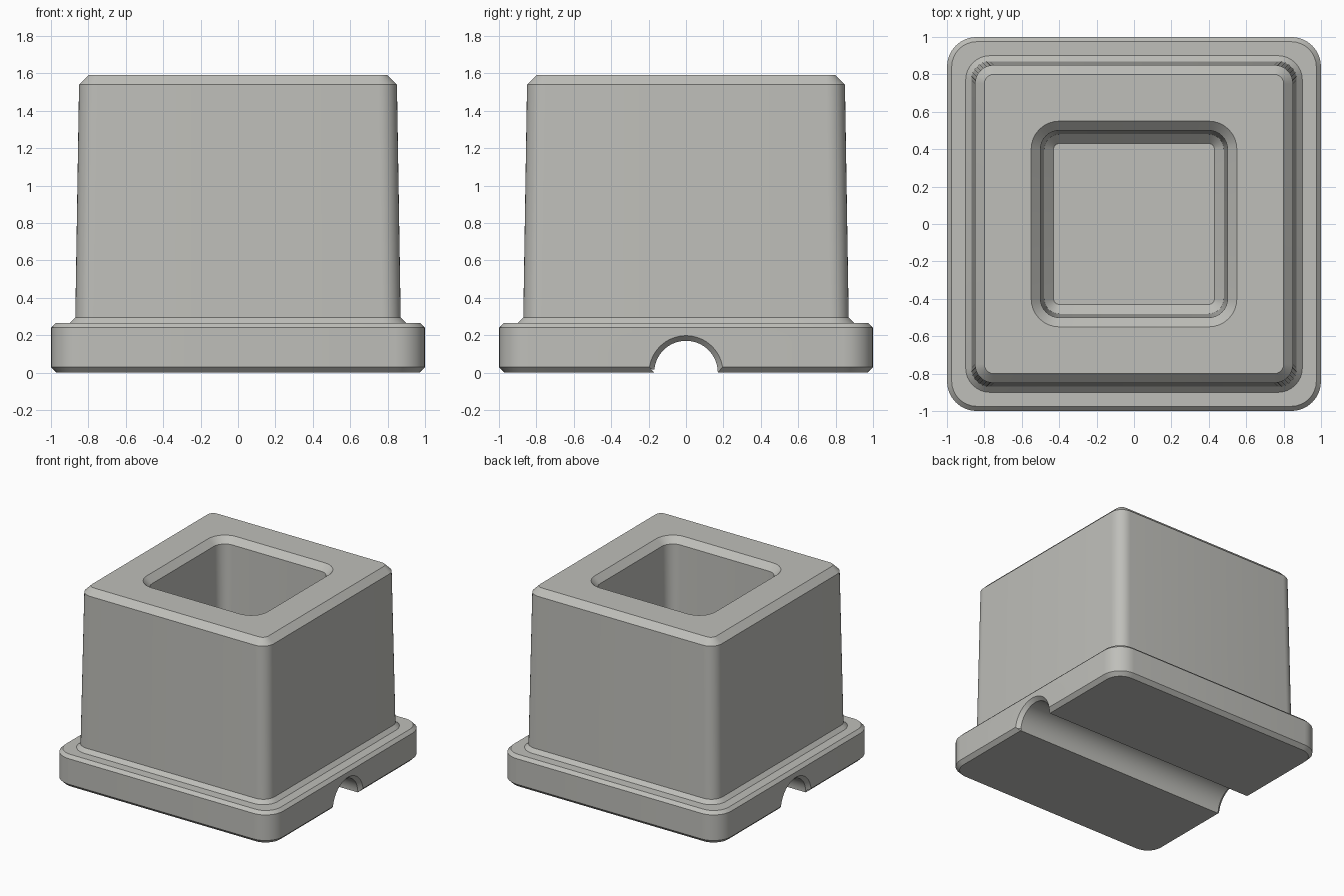
import bpy, bmesh, math

if "Cube" in bpy.data.objects:
    bpy.data.objects.remove(bpy.data.objects["Cube"])

ARC = 8  # segments per rounded corner


def rounded_square(half, radius):
    """Points of a rounded square, counter-clockwise."""
    pts = []
    c = half - radius
    for q, (sx, sy) in enumerate([(1, 1), (-1, 1), (-1, -1), (1, -1)]):
        for i in range(ARC + 1):
            a = math.pi / 2 * (q + i / ARC)
            pts.append((sx * c + radius * math.cos(a), sy * c + radius * math.sin(a)))
    return pts


def loft(name, rings):
    """Skin a list of 3D point rings and cap both ends."""
    bm = bmesh.new()
    loops = [[bm.verts.new(p) for p in ring] for ring in rings]
    n = len(loops[0])
    for a, b in zip(loops, loops[1:]):
        for i in range(n):
            j = (i + 1) % n
            bm.faces.new((a[i], a[j], b[j], b[i]))
    bm.faces.new(loops[0][::-1])
    bm.faces.new(loops[-1])
    bmesh.ops.recalc_face_normals(bm, faces=bm.faces)
    mesh = bpy.data.meshes.new(name)
    bm.to_mesh(mesh)
    bm.free()
    obj = bpy.data.objects.new(name, mesh)
    bpy.context.collection.objects.link(obj)
    return obj


grey = bpy.data.materials.new("warm grey")
grey.diffuse_color = (0.52, 0.52, 0.49, 1)
grey.use_nodes = True
grey.node_tree.nodes["Principled BSDF"].inputs["Base Color"].default_value = grey.diffuse_color

# Block profile: half width, corner radius, height, from the underside
# up the outside, over the rim and down into the pocket
profile = [
    (0.97, 0.13, 0.0), (1.0, 0.16, 0.03), (1.0, 0.16, 0.24), (0.975, 0.135, 0.265),
    (0.90, 0.13, 0.265), (0.87, 0.10, 0.295), (0.85, 0.10, 1.54), (0.80, 0.05, 1.59),
    (0.55, 0.15, 1.59), (0.50, 0.10, 1.54), (0.48, 0.08, 0.35), (0.43, 0.03, 0.30),
]
block = loft("socket_block", [[(x, y, z) for x, y in rounded_square(h, r)]
                              for h, r, z in profile])
block.data.materials.append(grey)

# Round groove under the base along x, flared at both ends
groove = loft("groove_cutter", [
    [(x, r * math.cos(a * math.pi / 32), r * math.sin(a * math.pi / 32)) for a in range(64)]
    for x, r in [(-1.03, 0.225), (-0.97, 0.17), (0.97, 0.17), (1.03, 0.225)]])
groove.data.materials.append(grey)

cut = block.modifiers.new("groove", 'BOOLEAN')
cut.operation = 'DIFFERENCE'
cut.solver = 'EXACT'
cut.object = groove
bpy.context.view_layer.objects.active = block
block.select_set(True)
bpy.ops.object.modifier_apply(modifier="groove")
bpy.data.objects.remove(groove)
bpy.ops.object.shade_smooth_by_angle(angle=math.radians(25))
